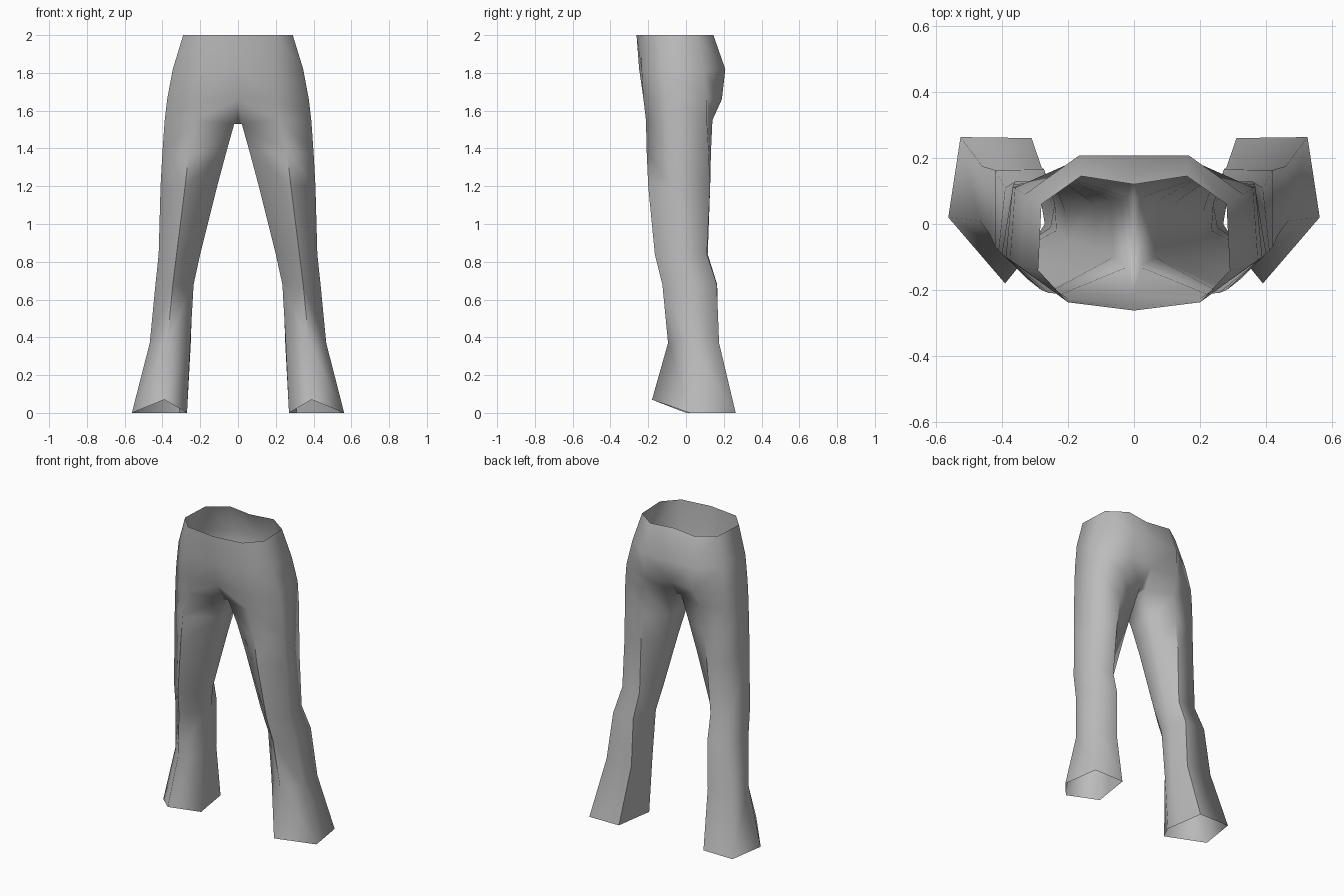
import bpy, bmesh

cube = bpy.data.objects.get("Cube")
if cube:
    bpy.data.objects.remove(cube, do_unlink=True)

# Cloth colour
cloth = bpy.data.materials.new("grey_cloth")
cloth.use_nodes = True
GREY = (0.5, 0.5, 0.5, 1)
cloth.diffuse_color = GREY
cloth.node_tree.nodes["Principled BSDF"].inputs["Base Color"].default_value = GREY

# Hip half-rings, centre front round the left side to centre back
HIPS = [
    (2.00, [(0, -.262), (.20, -.237), (.29, -.14), (.28, .06), (.16, .145), (0, .12)]),
    (1.82, [(0, -.248), (.20, -.235), (.345, -.13), (.33, .09), (.165, .208), (0, .208)]),
    (1.66, [(0, -.215), (.20, -.225), (.375, -.11), (.36, .11), (.18, .19), (0, .16)]),
]
# Leg rings: front crease, outer, back outer, back inner, inner back, inner front
LEGS = [
    (1.55, [(.22, -.212), (.388, -.10), (.368, .11), (.20, .14), (.02, .08), (.02, -.13)]),
    (1.38, [(.26, -.208), (.40, -.09), (.365, .12), (.22, .132), (.07, .07), (.062, -.10)]),
    (1.20, [(.28, -.20), (.41, -.08), (.36, .128), (.24, .128), (.12, .06), (.11, -.08)]),
    (0.84, [(.325, -.165), (.42, -.07), (.39, .11), (.26, .115), (.21, .04), (.20, -.05)]),
    (0.68, [(.345, -.125), (.437, -.03), (.42, .163), (.272, .165), (.24, .06), (.235, -.02)]),
    (0.37, [(.375, -.095), (.467, .01), (.46, .175), (.28, .172), (.25, .06), (.253, -.01)]),
    (0.00, [(.39, -.18), (.562, .02), (.525, .263), (.31, .26), (.285, .09), (.27, 0)]),
]

bm = bmesh.new()


def ring(z, points):
    return [bm.verts.new((x, y, z)) for x, y in points]


def strip(upper, lower, closed=False):
    n = len(upper)
    for i in range(n if closed else n - 1):
        j = (i + 1) % n
        bm.faces.new((upper[i], lower[i], lower[j], upper[j]))


hips = [ring(*r) for r in HIPS]
legs = [ring(*r) for r in LEGS]
legs[0][5].co.z = 1.53       # crotch dips at the front
legs[-1][0].co.z = 0.07      # hem arches over the instep

# Hips, then leg tube
for a, b in zip(hips, hips[1:]):
    strip(a, b)
strip(hips[-1][1:5], legs[0][:4])
for a, b in zip(legs, legs[1:]):
    strip(a, b, closed=True)

# Crotch gusset
front, back = hips[-1][0], hips[-1][5]
inner_back, inner_front = legs[0][4], legs[0][5]
mid_front = bm.verts.new((0, -.13, 1.53))
mid_back = bm.verts.new((0, .08, 1.55))
bm.faces.new((front, inner_front, legs[0][0], hips[-1][1]))
bm.faces.new((hips[-1][4], legs[0][3], inner_back, back))
bm.faces.new((front, mid_front, inner_front))
bm.faces.new((back, inner_back, mid_back))
bm.faces.new((mid_front, mid_back, inner_back, inner_front))

# Smooth cloth with pressed creases down the front and inner back
for f in bm.faces:
    f.smooth = True
for column, first, last in ((0, 1, 5), (3, 1, 6)):
    for k in range(first, last):
        edge = bm.edges.get((legs[k][column], legs[k + 1][column]))
        edge.smooth = False

mesh = bpy.data.meshes.new("trousers")
bm.to_mesh(mesh)
bm.free()
mesh.materials.append(cloth)
trousers = bpy.data.objects.new("trousers", mesh)
bpy.context.collection.objects.link(trousers)

# Other side
mirror = trousers.modifiers.new("mirror", "MIRROR")
mirror.use_axis[0] = True
mirror.use_clip = True
mirror.merge_threshold = 0.001
